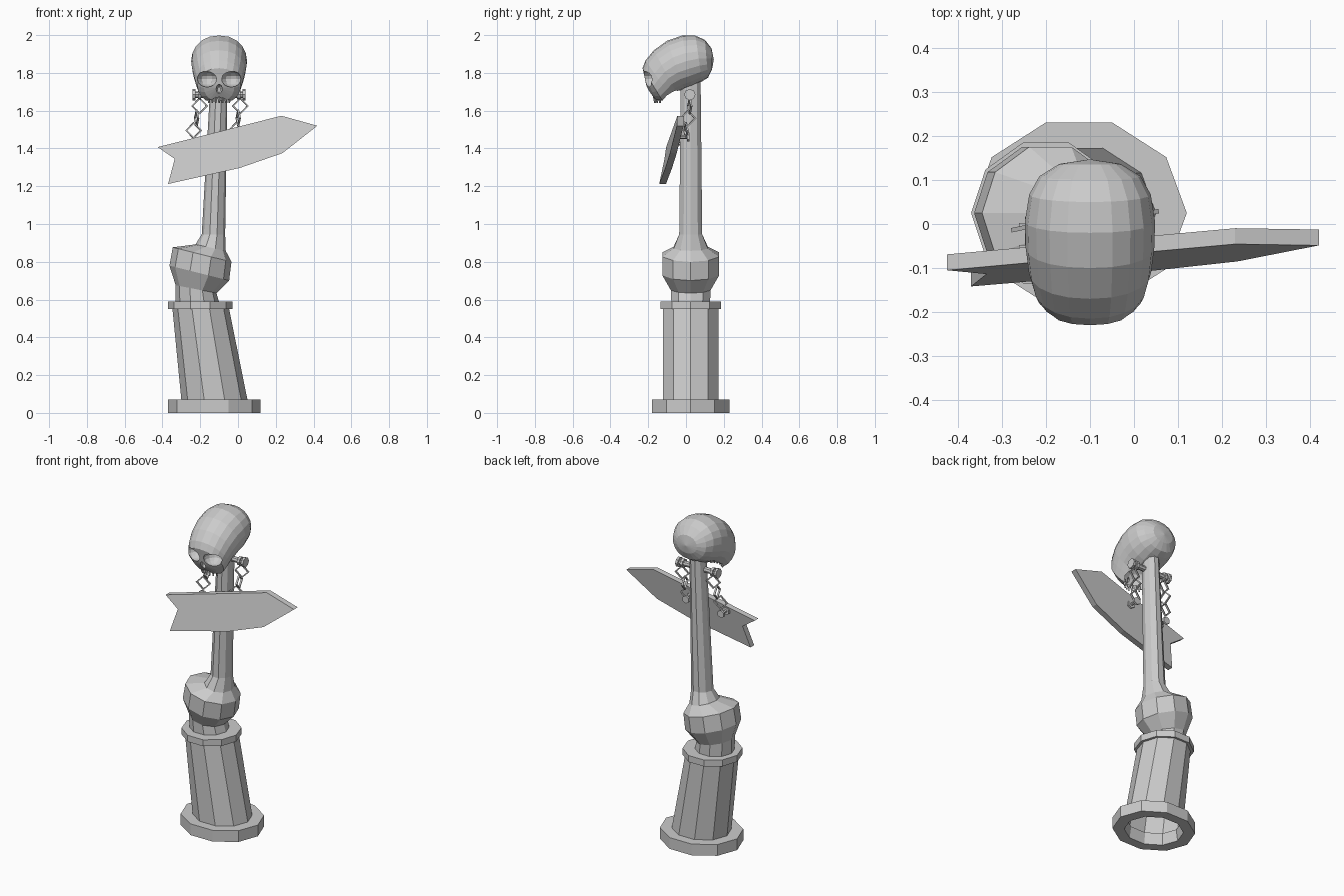
import bpy, bmesh
from math import sin, cos, pi, radians
from mathutils import Vector, Matrix

if "Cube" in bpy.data.objects:
    bpy.data.objects.remove(bpy.data.objects["Cube"])

CY = 0.025      # depth of the post axis
SX = -0.1       # skull centre in x


def finish(name, bm):
    bmesh.ops.recalc_face_normals(bm, faces=bm.faces)
    me = bpy.data.meshes.new(name)
    bm.to_mesh(me)
    bm.free()
    ob = bpy.data.objects.new(name, me)
    bpy.context.collection.objects.link(ob)
    return ob


def bridge(bm, a, b):
    n = len(a)
    for i in range(n):
        bm.faces.new((a[i], a[(i + 1) % n], b[(i + 1) % n], b[i]))


def stack(name, rings, sides=10, cap=True):
    """Rings of (x, z, rx, ry, tilt in degrees), joined upward."""
    bm = bmesh.new()
    last = None
    for x, z, rx, ry, tilt in rings:
        t = radians(tilt)
        ring = []
        for i in range(sides):
            a = 2 * pi * i / sides
            ring.append(bm.verts.new((x + rx * cos(a) * cos(t), CY + ry * sin(a),
                                      z + rx * cos(a) * sin(t))))
        if last:
            bridge(bm, last, ring)
        last = ring
    if cap:
        bm.faces.new(last)
    return finish(name, bm)


# Hollow leaning pedestal with a foot flange and a top collar
stack("pedestal", [
    (-.125, .07, .165, .145, 0), (-.125, 0, .175, .155, 0),
    (-.125, 0, .245, .216, 0), (-.125, .07, .245, .216, 0),
    (-.125, .07, .175, .155, 0), (-.197, .55, .15, .155, 0),
    (-.2, .55, .17, .168, 0), (-.2, .59, .17, .168, 0)])

# Crooked knob and tapering post
stack("post", [
    (-.215, .585, .115, .108, 0), (-.222, .655, .11, .11, -11),
    (-.205, .74, .163, .158, -14), (-.19, .838, .16, .158, -14),
    (-.145, .875, .082, .095, -12), (-.13, .945, .062, .064, 0),
    (-.1, 1.76, .045, .055, 0)])

# Skull: sections from the back of the head to the face, (top y,z, bottom y,z, half width)
sections = [
    (.135, 1.93, .138, 1.82, .07), (.10, 1.975, .117, 1.775, .115),
    (.05, 1.997, .085, 1.755, .138), (-.02, 1.998, .03, 1.728, .148),
    (-.10, 1.97, -.01, 1.715, .146), (-.17, 1.92, -.05, 1.695, .139),
    (-.215, 1.865, -.075, 1.67, .128), (-.23, 1.825, -.115, 1.637, .115),
    (-.222, 1.79, -.155, 1.65, .08)]
bm = bmesh.new()
N = 20
loops = []
for ty, tz, by, bz, w in sections:
    top, bot = Vector((SX, ty, tz)), Vector((SX, by, bz))
    mid, half = (top + bot) / 2, (top - bot) / 2
    loop = []
    for i in range(N):
        c, s = cos(2 * pi * i / N), sin(2 * pi * i / N)
        wide = w * abs(s) ** .9 * (1 if s > 0 else -1)
        loop.append(bm.verts.new(mid + half * c + Vector((wide, 0, 0))))
    loops.append(loop)
for a, b in zip(loops, loops[1:]):
    bridge(bm, a, b)
for loop, pole in ((loops[0], (SX, .147, 1.87)), (loops[-1], (SX, -.208, 1.72))):
    p = bm.verts.new(pole)
    for i in range(N):
        bm.faces.new((loop[i], loop[(i + 1) % N], p))
skull = finish("skull", bm)


def carve(target, loc, size, segs=12):
    bm = bmesh.new()
    bmesh.ops.create_uvsphere(bm, u_segments=segs, v_segments=8, radius=1,
                              matrix=Matrix.LocRotScale(Vector(loc), None, Vector(size)))
    cutter = finish("cutter", bm)
    cutter.hide_render = True
    mod = target.modifiers.new("carve", 'BOOLEAN')
    mod.operation, mod.solver, mod.object = 'DIFFERENCE', 'EXACT', cutter
    dg = bpy.context.evaluated_depsgraph_get()
    me = bpy.data.meshes.new_from_object(target.evaluated_get(dg))
    target.modifiers.clear()
    target.data = me
    bpy.data.objects.remove(cutter)


# Hollow behind the face, eye sockets and nose opening
carve(skull, (SX, -.10, 1.69), (.082, .075, .08), 16)
for s in (-1, 1):
    carve(skull, (SX + s * .064, -.195, 1.768), (.055, .065, .043))
carve(skull, (SX, -.2, 1.715), (.018, .04, .025), 6)

# Teeth along the upper jaw
bm = bmesh.new()
for i in range(-3, 4):
    m = Matrix.LocRotScale(Vector((SX + i * .018, -.165 + .003 * i * i, 1.66)),
                           Matrix.Rotation(radians(180), 3, 'X'), None)
    bmesh.ops.create_cone(bm, cap_ends=True, segments=4, radius1=.011, radius2=.004,
                          depth=.04, matrix=m)
finish("teeth", bm)

# Cross bolt with flanged ends
bm = bmesh.new()
for x0, x1, r in ((-.235, .035, .017), (-.24, -.225, .03), (-.212, -.195, .027),
                  (.025, .04, .03), (-.005, .012, .027)):
    m = Matrix.Translation(((x0 + x1) / 2, .02, 1.685)) @ Matrix.Rotation(pi / 2, 4, 'Y')
    bmesh.ops.create_cone(bm, cap_ends=True, segments=8, radius1=r, radius2=r,
                          depth=x1 - x0, matrix=m)
finish("cross_bolt", bm)


def chain(name, start, end, count):
    """Diamond links, turned a quarter from one to the next."""
    bm = bmesh.new()
    a, b = Vector(start), Vector(end)
    for k in range(count):
        centre = a.lerp(b, k / (count - 1))
        turn = Matrix.Rotation(radians(90 * (k % 2) + 12), 3, 'Z')
        rings = []
        for j in range(4):
            t = j * pi / 2
            ring = []
            for dr, dy in ((-1, -1), (1, -1), (1, 1), (-1, 1)):
                r = .04 + dr * .005
                ring.append(bm.verts.new(centre + turn @ Vector((r * cos(t), dy * .005, r * sin(t)))))
            rings.append(ring)
        for j in range(4):
            bridge(bm, rings[j], rings[(j + 1) % 4])
    return finish(name, bm)


chain("left_chain", (-.203, .02, 1.625), (-.235, -.005, 1.495), 3)
chain("right_chain", (.012, .02, 1.625), (-.01, 0, 1.495), 3)


# Hanging arrow sign, leaning on a tilted plane
def on_plane(x, z, back=0):
    return Vector((x, -.105 + .04 * (x + .425) + .2 * (z - 1.407) + back, z))


outline = [(-.425, 1.407), (-.335, 1.345), (-.37, 1.212), (.01, 1.297),
           (.235, 1.375), (.42, 1.52), (.23, 1.573)]
bm = bmesh.new()
front = [bm.verts.new(on_plane(x, z)) for x, z in outline]
rear = [bm.verts.new(on_plane(x, z, .036)) for x, z in outline]
bridge(bm, front, rear)
bm.faces.new(front)
bm.faces.new(rear)
finish("arrow_sign", bm)

# Pins on the back of the sign that hold the chains
bm = bmesh.new()
for x, z in ((-.24, 1.425), (-.01, 1.46)):
    for depth, r, off in ((.07, .009, .06), (.012, .024, .09), (.012, .024, .04)):
        m = Matrix.Translation(on_plane(x, z, off)) @ Matrix.Rotation(pi / 2, 4, 'X')
        bmesh.ops.create_cone(bm, cap_ends=True, segments=6, radius1=r, radius2=r,
                              depth=depth, matrix=m)
finish("sign_pins", bm)
